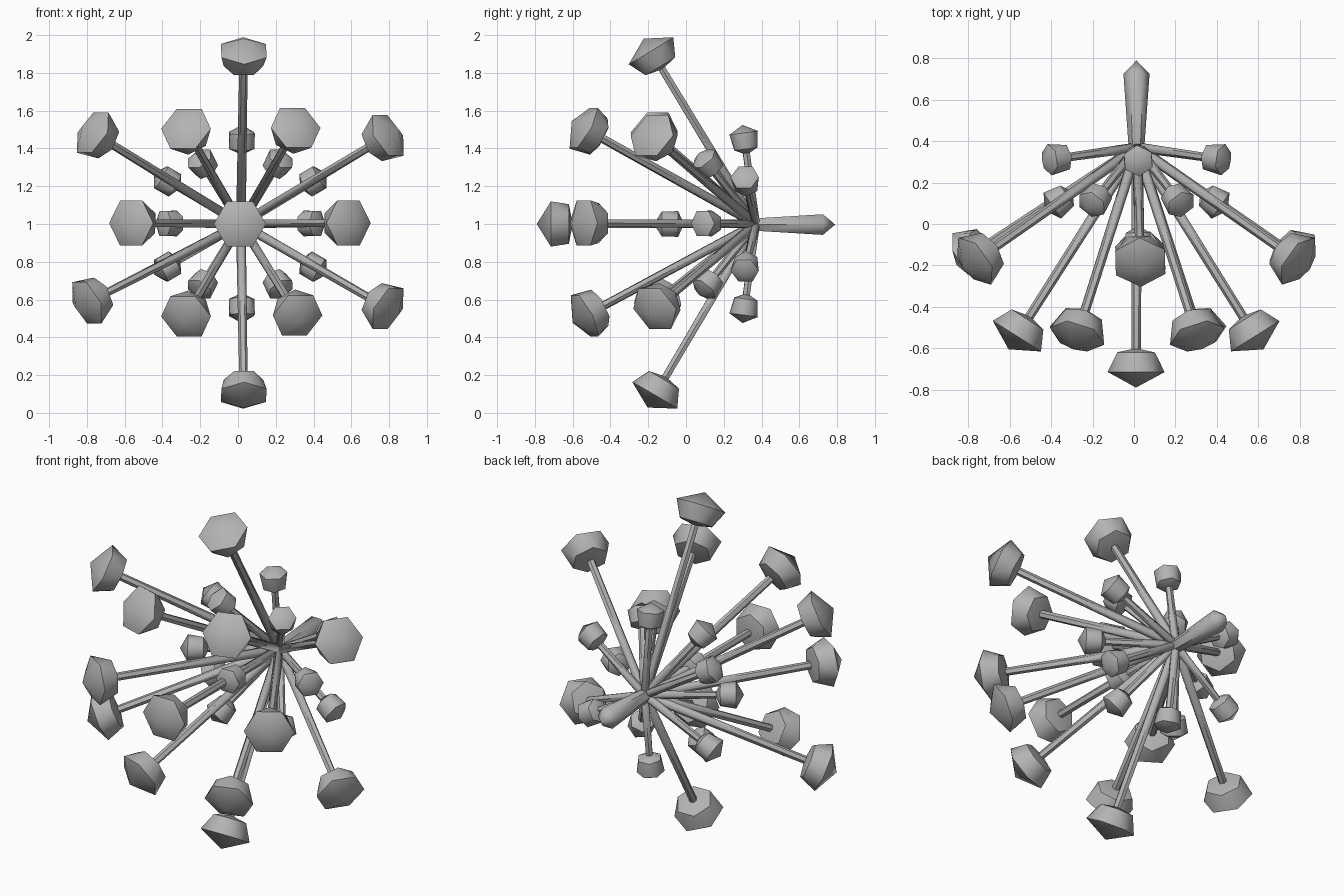
import bpy, bmesh, math
from mathutils import Vector

if "Cube" in bpy.data.objects:
    bpy.data.objects.remove(bpy.data.objects["Cube"])

HUB = Vector((0.015, 0.37, 1.0))

grey = bpy.data.materials.new("plain grey")
grey.diffuse_color = (0.45, 0.45, 0.45, 1)
grey.use_nodes = True
grey.node_tree.nodes["Principled BSDF"].inputs["Base Color"].default_value = grey.diffuse_color


def lathe(name, origin, axis, profile, phase=0.0, twist=0.0, sides=6):
    """Six-sided turned solid along an axis; profile is (radius, distance) pairs, radius 0 = point."""
    axis = axis.normalized()
    u = axis.cross(Vector((0, 0, 1))).normalized()
    v = u.cross(axis)
    bm = bmesh.new()
    rings = []
    for k, (r, t) in enumerate(profile):
        if r == 0:
            rings.append([bm.verts.new(origin + axis * t)] * sides)
            continue
        ring = []
        for i in range(sides):
            a = phase + twist * k + 2 * math.pi * i / sides
            ring.append(bm.verts.new(origin + axis * t + (u * math.cos(a) + v * math.sin(a)) * r))
        rings.append(ring)
    for a, b in zip(rings, rings[1:]):
        for i in range(sides):
            j = (i + 1) % sides
            quad = list(dict.fromkeys((a[i], a[j], b[j], b[i])))
            if twist and len(quad) == 4:
                bm.faces.new((a[i], a[j], b[i]))
                bm.faces.new((a[j], b[j], b[i]))
            else:
                bm.faces.new(quad)
    bmesh.ops.recalc_face_normals(bm, faces=bm.faces)
    me = bpy.data.meshes.new(name)
    bm.to_mesh(me)
    bm.free()
    me.materials.append(grey)
    ob = bpy.data.objects.new(name, me)
    bpy.context.collection.objects.link(ob)
    bpy.ops.object.select_all(action='DESELECT')
    ob.select_set(True)
    bpy.context.view_layer.objects.active = ob
    bpy.ops.object.shade_smooth_by_angle(angle=math.radians(50))
    return ob


LARGE = [(0, -0.095), (0.105, -0.075), (0.138, 0.02), (0, 0.095)]
SMALL = [(0, -0.08), (0.068, -0.048), (0.076, 0.038), (0, 0.08)]


def floret(kind, centre, profile, spoke_radius):
    """A spoke from the hub with a faceted bud on its end."""
    c = Vector(centre)
    d = c - HUB
    steep = abs(d.normalized().z) > 0.75
    phase = math.pi / 6 if steep else 0.0
    lathe(kind + "_spoke", HUB, d,
          [(0, -0.02), (spoke_radius, 0.0), (spoke_radius * 0.85, d.length - 0.05), (0, d.length - 0.04)])
    # staggered rings: the widest ring (index 2) keeps the given phase
    lathe(kind + "_bud", c, d, profile, phase - math.pi / 3, math.pi / 6)


# Outer buds
large = [(0.03, -0.175, 1.9), (0.03, -0.155, 0.11), (0.01, -0.695, 1.0)]
large += [(-0.755, -0.17, 1.475), (0.78, -0.17, 1.46), (-0.785, -0.15, 0.59), (0.78, -0.155, 0.56)]
large += [(-0.27, -0.525, 1.495), (0.3, -0.525, 1.5), (-0.27, -0.52, 0.52), (0.31, -0.52, 0.525)]
large += [(-0.555, -0.525, 1.005), (0.575, -0.525, 1.005)]
for p in large:
    floret("outer", p, LARGE, 0.026)

# Inner buds, mirrored about the hub axis
small = [(0.02, -0.09, 1.0)]
for sz in (-1, 1):
    small.append((0.02, 0.31, 1 + 0.445 * sz))
    for sx in (-1, 1):
        small.append((0.012 + 0.387 * sx, 0.315, 1 + 0.228 * sz))
        small.append((0.012 + 0.2 * sx, 0.115, 1 + 0.32 * sz))
for sx in (-1, 1):
    small.append((0.012 + 0.375 * sx, 0.11, 1.003))
for p in small:
    floret("inner", p, SMALL, 0.024)

# Stem behind the hub
lathe("stem", Vector((0.012, 0.37, 0.997)), Vector((0, 1, 0)),
      [(0, -0.02), (0.038, 0.0), (0.063, 0.355), (0, 0.42)])
